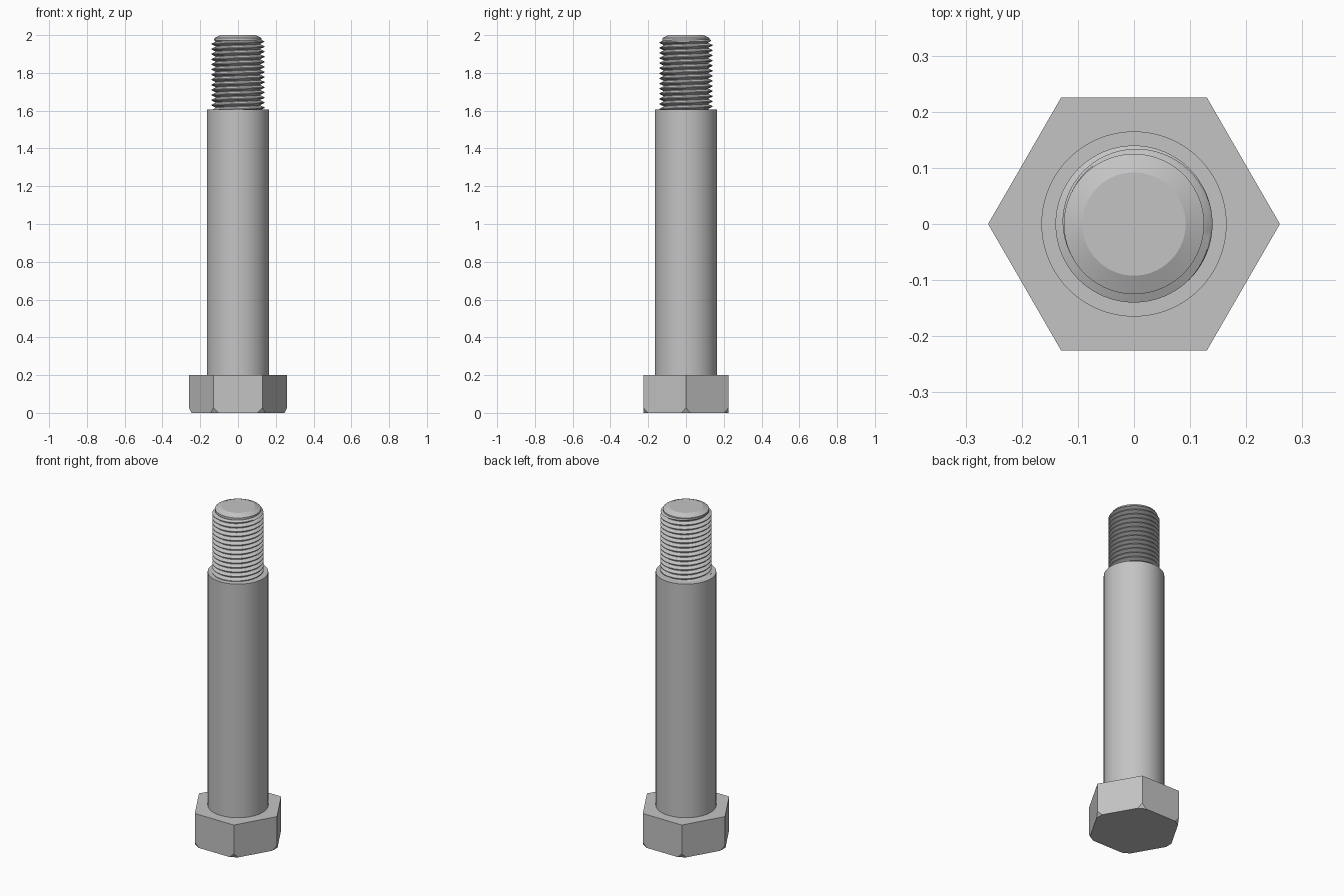
import bpy
import bmesh
import math

default_cube = bpy.data.objects.get("Cube")
if default_cube:
    bpy.data.objects.remove(default_cube, do_unlink=True)

steel = bpy.data.materials.new("steel grey")
steel.use_nodes = True
GREY = (0.55, 0.55, 0.55, 1)
steel.diffuse_color = GREY
steel.node_tree.nodes["Principled BSDF"].inputs["Base Color"].default_value = GREY

SHOULDER, TIP = 1.605, 2.0
ROOT, CREST, PITCH = 0.119, 0.14, 0.027


def add_object(name, bm, smooth_angle=None):
    bmesh.ops.recalc_face_normals(bm, faces=bm.faces)
    mesh = bpy.data.meshes.new(name)
    bm.to_mesh(mesh)
    bm.free()
    mesh.materials.append(steel)
    obj = bpy.data.objects.new(name, mesh)
    bpy.context.collection.objects.link(obj)
    if smooth_angle:
        bpy.ops.object.select_all(action='DESELECT')
        obj.select_set(True)
        bpy.context.view_layer.objects.active = obj
        bpy.ops.object.shade_smooth_by_angle(angle=math.radians(smooth_angle))
    return obj


def lathe(name, profile, segments=96):
    """Turn (radius, height) points around z and cap both ends."""
    bm = bmesh.new()
    rings = []
    for r, z in profile:
        rings.append([bm.verts.new((r * math.cos(a), r * math.sin(a), z))
                      for a in (math.tau * i / segments for i in range(segments))])
    for low, high in zip(rings, rings[1:]):
        for i in range(segments):
            j = (i + 1) % segments
            bm.faces.new((low[i], low[j], high[j], high[i]))
    bm.faces.new(rings[0])
    bm.faces.new(rings[-1])
    return add_object(name, bm, 22)


# Hexagonal head with clipped lower corners
bm = bmesh.new()
corners = [bm.verts.new((0.26 * math.cos(k * math.pi / 3),
                         0.26 * math.sin(k * math.pi / 3), 0)) for k in range(6)]
base = bm.faces.new(corners)
top = bmesh.ops.extrude_face_region(bm, geom=[base])["geom"]
bmesh.ops.translate(bm, vec=(0, 0, 0.2),
                    verts=[v for v in top if isinstance(v, bmesh.types.BMVert)])
bmesh.ops.bevel(bm, geom=[v for v in bm.verts if v.co.z < 0.1],
                offset=0.027, segments=1, affect='VERTICES')
add_object("hex_head", bm)

# Smooth shoulder shank
lathe("shank", [(0.165, 0.19), (0.165, SHOULDER)])

# Threaded core with chamfered tip
lathe("threaded_core", [(ROOT, 1.59), (ROOT, 1.965), (0.125, 1.972),
                        (0.125, 1.985), (0.092, TIP)])

# Helical thread ridge, trimmed by the tip chamfer
bm = bmesh.new()
STEPS = 64
TURNS = 15
ridge = [(ROOT - 0.003, 0), (CREST, 0.42), (CREST, 0.58), (ROOT - 0.003, 1)]
columns = []
for i in range(STEPS * TURNS + 1):
    a = math.tau * i / STEPS
    column = []
    for radius, part in ridge:
        z = min(1.575 + PITCH * (i / STEPS + part), 1.98)
        r = min(radius, 0.125 + max(0, 1.98 - z))
        column.append(bm.verts.new((r * math.cos(a), r * math.sin(a), z)))
    columns.append(column)
for here, after in zip(columns, columns[1:]):
    for k in range(len(ridge) - 1):
        bm.faces.new((here[k], after[k], after[k + 1], here[k + 1]))
bmesh.ops.remove_doubles(bm, verts=bm.verts, dist=0.0002)
add_object("thread", bm, 25)
